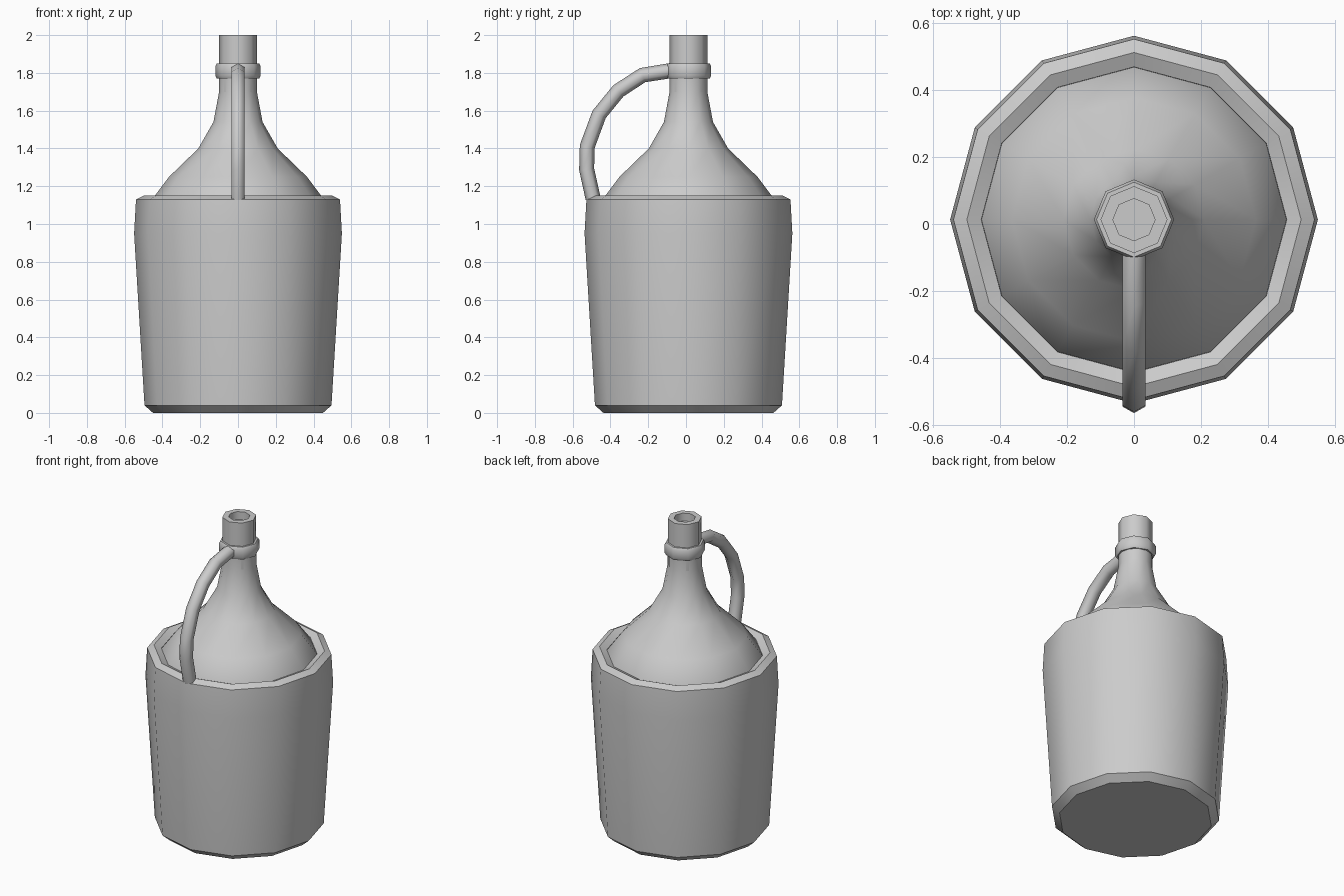
import bpy, bmesh, math
from mathutils import Vector

cube = bpy.data.objects.get("Cube")
if cube:
    bpy.data.objects.remove(cube, do_unlink=True)

AXIS_Y = 0.013  # the handle sticks out at the front, so the body sits slightly back

grey = bpy.data.materials.new("plain_grey")
grey.use_nodes = True
grey.diffuse_color = (0.6, 0.6, 0.6, 1)
grey.node_tree.nodes["Principled BSDF"].inputs["Base Color"].default_value = (0.6, 0.6, 0.6, 1)


def finish(bm, name, angle):
    bmesh.ops.recalc_face_normals(bm, faces=bm.faces)
    mesh = bpy.data.meshes.new(name)
    bm.to_mesh(mesh)
    bm.free()
    mesh.materials.append(grey)
    ob = bpy.data.objects.new(name, mesh)
    bpy.context.collection.objects.link(ob)
    bpy.ops.object.select_all(action="DESELECT")
    ob.select_set(True)
    bpy.context.view_layer.objects.active = ob
    bpy.ops.object.shade_smooth_by_angle(angle=math.radians(angle))
    return ob


def skin(bm, rings, closed=False):
    """Bridge rings of vertices; cap the two ends unless closed."""
    n = len(rings[0])
    pairs = list(zip(rings, rings[1:]))
    if closed:
        pairs.append((rings[-1], rings[0]))
    for a, b in pairs:
        for i in range(n):
            j = (i + 1) % n
            bm.faces.new((a[i], a[j], b[j], b[i]))
    if not closed:
        bm.faces.new(rings[0])
        bm.faces.new(rings[-1])


def lathe(name, profile, sides, angle=50, closed=False):
    bm = bmesh.new()
    rings = []
    for r, z in profile:
        turns = [math.tau * i / sides for i in range(sides)]
        rings.append([bm.verts.new((r * math.cos(t), AXIS_Y + r * math.sin(t), z))
                      for t in turns])
    skin(bm, rings, closed)
    return finish(bm, name, angle)


# Tapered basket with a rolled rim
lathe("basket", [(0.45, 0), (0.495, 0.04), (0.55, 0.95), (0.54, 1.13),
                 (0.5, 1.15), (0.457, 1.13), (0.45, 1.05)], 12, 40)

# Bottle shoulder, narrowing to the neck
lathe("bottle_shoulder", [(0.465, 1.08), (0.455, 1.13), (0.365, 1.25), (0.21, 1.4),
                          (0.13, 1.54), (0.1, 1.7), (0.1, 1.78)], 12)

# Neck with a recessed mouth
lathe("bottle_neck", [(0.1, 1.7), (0.1, 2), (0.063, 2), (0.063, 1.95)], 8)

# Collar around the neck
lathe("neck_collar", [(0.095, 1.77), (0.112, 1.77), (0.12, 1.785), (0.12, 1.835),
                      (0.112, 1.85), (0.095, 1.85)], 8, closed=True)

# Curved handle: a hexagonal tube swept along a path in the x = 0 plane
path = [Vector((0, y, z)) for y, z in
        [(-0.08, 1.812), (-0.23, 1.788), (-0.358, 1.705), (-0.46, 1.58),
         (-0.523, 1.41), (-0.526, 1.29), (-0.492, 1.135)]]
bm = bmesh.new()
rings = []
for i, p in enumerate(path):
    tangent = (path[min(i + 1, len(path) - 1)] - path[max(i - 1, 0)]).normalized()
    side = Vector((1, 0, 0))
    out = side.cross(tangent)
    rings.append([bm.verts.new(p + 0.04 * (math.sin(t) * side + math.cos(t) * out))
                  for t in (math.tau * k / 6 for k in range(6))])
skin(bm, rings)
finish(bm, "handle", 65)
